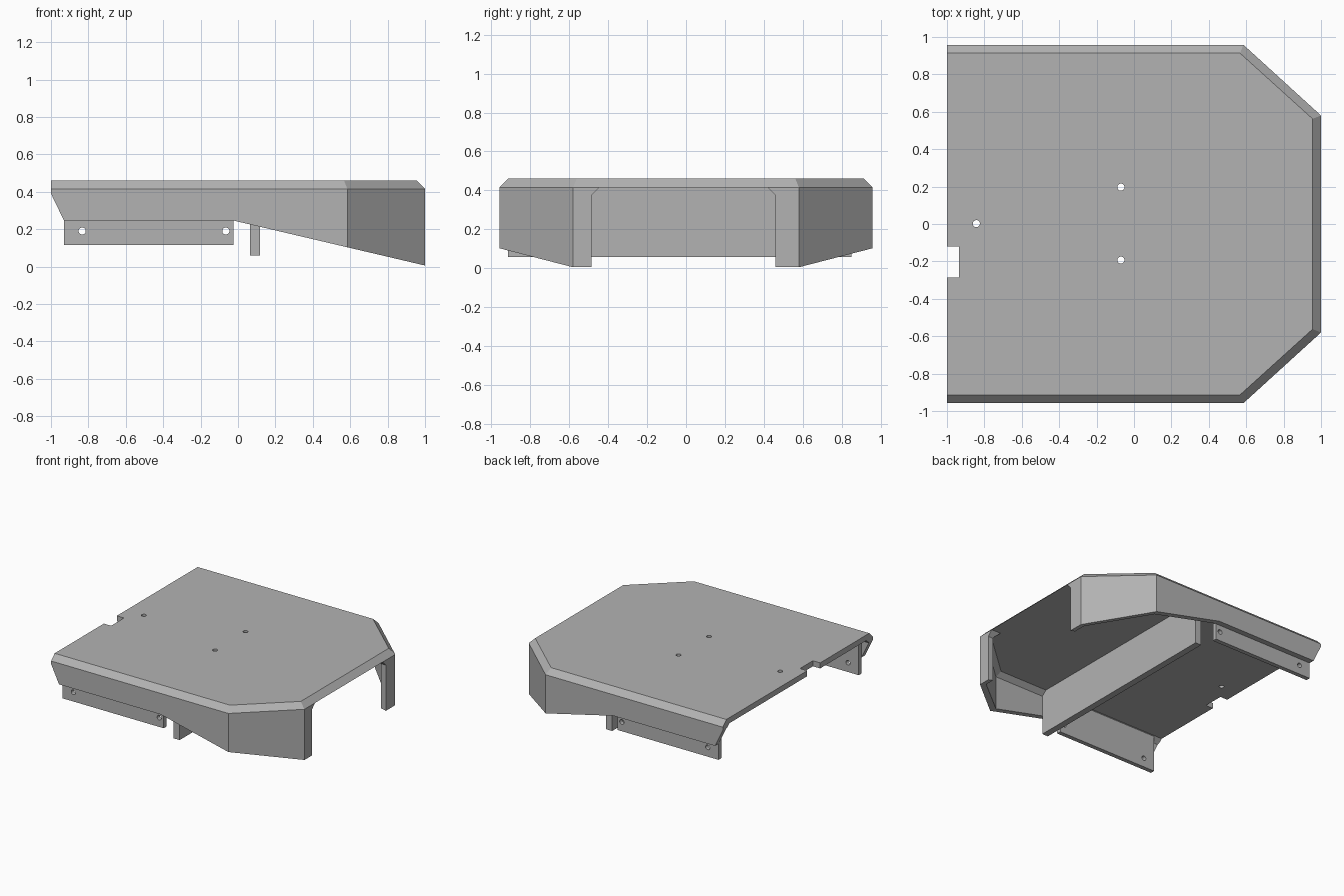
import bpy, bmesh
from mathutils import Vector

cube = bpy.data.objects.get("Cube")
if cube:
    bpy.data.objects.remove(cube, do_unlink=True)

grey = bpy.data.materials.new("plain_grey")
grey.use_nodes = True
colour = (0.45, 0.45, 0.45, 1)
grey.diffuse_color = colour
grey.node_tree.nodes["Principled BSDF"].inputs["Base Color"].default_value = colour


def loft(name, rings):
    """Closed solid through rings of matching points."""
    bm = bmesh.new()
    rows = [[bm.verts.new(p) for p in ring] for ring in rings]
    n = len(rows[0])
    for low, high in zip(rows, rows[1:]):
        for i in range(n):
            j = (i + 1) % n
            bm.faces.new((low[i], low[j], high[j], high[i]))
    bm.faces.new(rows[0][::-1])
    bm.faces.new(rows[-1])
    bmesh.ops.recalc_face_normals(bm, faces=bm.faces)
    mesh = bpy.data.meshes.new(name)
    bm.to_mesh(mesh)
    bm.free()
    mesh.materials.append(grey)
    ob = bpy.data.objects.new(name, mesh)
    bpy.context.collection.objects.link(ob)
    return ob


def box(name, x0, x1, y0, y1, z0, z1):
    base = [(x0, y0), (x1, y0), (x1, y1), (x0, y1)]
    return loft(name, [[(x, y, z) for x, y in base] for z in (z0, z1)])


def hole(x, y, z, axis, depth):
    bpy.ops.mesh.primitive_cylinder_add(vertices=24, radius=0.019, depth=depth, location=(x, y, z))
    ob = bpy.context.object
    ob.name = "hole_cutter"
    ob.data.materials.append(grey)
    if axis == "y":
        ob.rotation_euler.x = 1.570796
    return ob


def cut(target, cutters):
    bpy.context.view_layer.update()
    for cutter in cutters:
        mod = target.modifiers.new("cut", "BOOLEAN")
        mod.operation, mod.solver, mod.object = "DIFFERENCE", "EXACT", cutter
        bpy.ops.object.select_all(action="DESELECT")
        bpy.context.view_layer.objects.active = target
        target.select_set(True)
        bpy.ops.object.modifier_apply(modifier=mod.name)
    for cutter in cutters:
        bpy.data.objects.remove(cutter, do_unlink=True)


def outline(inset, z, back=-1.0):
    """Plan with two clipped corners, inset on every side but the back."""
    x, y, s = 1 - inset, 0.958 - inset, inset * 0.4
    half = [(back, -y), (0.585 - s, -y), (x, -0.58 + s)]
    return [(px, py, z) for px, py in half + [(a, -b) for a, b in reversed(half)]]


# Chamfered cover, hollowed from below
TOP, EDGE, WALL = 0.46, 0.415, 0.045
cover = loft("cover_shell", [outline(0, 0), outline(0, EDGE), outline(WALL, TOP)])
cavity = loft("cavity_cutter", [outline(WALL, -0.5, -1.5), outline(WALL, 0.38, -1.5),
                                outline(0.085, EDGE, -1.5)])

# Sloping lower edge of the skirts
profile = [(-1.05, -0.5), (-1.05, 0.494), (-0.93, 0.245), (-0.02, 0.245), (1.1, -0.018), (1.1, -0.5)]
slope = loft("slope_cutter", [[(x, y, z) for x, z in profile] for y in (-1.2, 1.2)])

# End opening with clipped upper corners
arch = [(-0.485, -0.5), (-0.485, 0.375), (-0.445, EDGE), (0.42, EDGE), (0.46, 0.375), (0.46, -0.5)]
opening = loft("opening_cutter", [[(x, y, z) for y, z in arch] for x in (0.85, 1.2)])

notch = box("notch_cutter", -1.2, -0.935, -0.285, -0.12, 0.3, 0.6)
plate_holes = [hole(x, y, EDGE, "z", 0.3) for x, y in ((-0.07, 0.197), (-0.07, -0.193), (-0.843, 0.002))]
cut(cover, [cavity, slope, opening, notch] + plate_holes)

# Drilled mounting tabs inside both side skirts
for side, name in ((1, "left_mounting_tab"), (-1, "right_mounting_tab")):
    y0, y1 = sorted((side * 0.913, side * 0.878))
    tab = box(name, -0.93, -0.025, y0, y1, 0.115, EDGE)
    cut(tab, [hole(x, side * 0.9, 0.19, "y", 0.2) for x in (-0.833, -0.065)])

# Cross rib under the plate
box("cross_rib", 0.065, 0.118, -0.914, 0.85, 0.058, EDGE)
